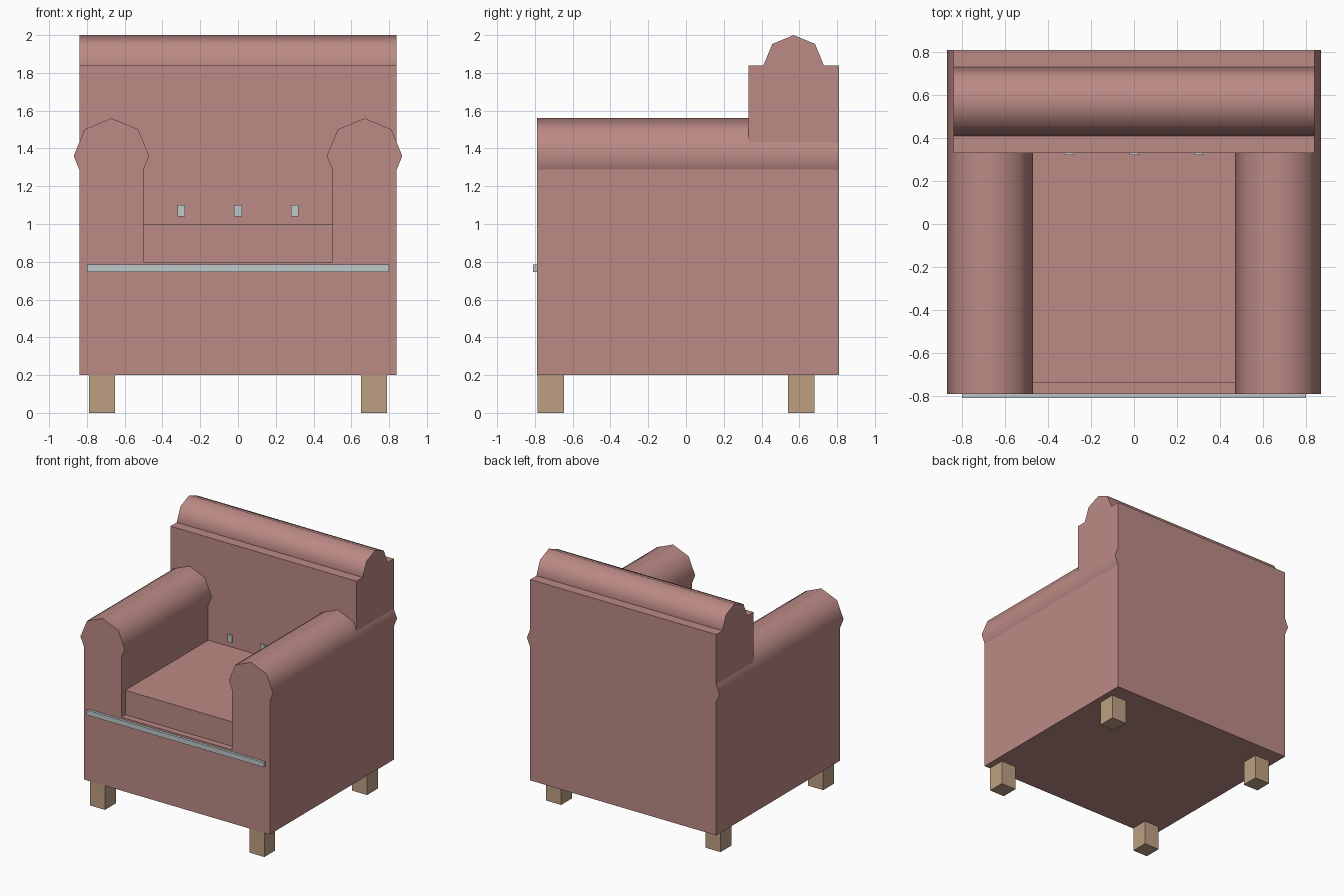
import bpy
import bmesh
import math
from mathutils import Vector

if "Cube" in bpy.data.objects:
    bpy.data.objects.remove(bpy.data.objects["Cube"])


def material(name, rgb):
    m = bpy.data.materials.new(name)
    m.diffuse_color = (*rgb, 1)
    m.use_nodes = True
    m.node_tree.nodes["Principled BSDF"].inputs["Base Color"].default_value = m.diffuse_color
    return m


FABRIC = material("dusty pink fabric", (0.50, 0.255, 0.235))
WOOD = material("tan wood", (0.51, 0.35, 0.225))
TRIM = material("pale grey trim", (0.52, 0.58, 0.60))


def prism(name, outline, axis, start, end, mat, smooth=False):
    """Extrude an outline of (across, z) points along the x or y axis."""
    bm = bmesh.new()
    if axis == "y":
        verts = [bm.verts.new((a, start, z)) for a, z in outline]
        move = Vector((0, end - start, 0))
    else:
        verts = [bm.verts.new((start, a, z)) for a, z in outline]
        move = Vector((end - start, 0, 0))
    face = bm.faces.new(verts)
    bottom = bmesh.ops.extrude_face_region(bm, geom=[face], use_keep_orig=True)
    moved = [g for g in bottom["geom"] if isinstance(g, bmesh.types.BMVert)]
    bmesh.ops.translate(bm, verts=moved, vec=move)
    bmesh.ops.recalc_face_normals(bm, faces=bm.faces)
    me = bpy.data.meshes.new(name)
    bm.to_mesh(me)
    bm.free()
    me.materials.append(mat)
    ob = bpy.data.objects.new(name, me)
    bpy.context.collection.objects.link(ob)
    if smooth:
        bpy.ops.object.select_all(action="DESELECT")
        ob.select_set(True)
        bpy.context.view_layer.objects.active = ob
        bpy.ops.object.shade_smooth_by_angle(angle=math.radians(50))
    return ob


def box(name, x0, x1, y0, y1, z0, z1, mat):
    return prism(name, [(x0, z0), (x1, z0), (x1, z1), (x0, z1)], "y", y0, y1, mat)


def octagon(c, z, r):
    return [(c + r * math.cos(i * math.pi / 4), z + r * math.sin(i * math.pi / 4))
            for i in range(8)]


# Seat base and both arms as one U-shaped profile
prism("base_and_arms", [(-0.84, 0.2), (0.84, 0.2), (0.84, 1.36), (0.5, 1.36),
                        (0.5, 0.8), (-0.5, 0.8), (-0.5, 1.36), (-0.84, 1.36)],
      "y", -0.79, 0.81, FABRIC)

# Rolled arm tops
for side, s in (("left", -1), ("right", 1)):
    prism(side + "_arm_roll", octagon(s * 0.67, 1.36, 0.2), "y", -0.79, 0.81, FABRIC, True)

# Backrest, narrow between the arms and wide above them
prism("backrest", [(-0.5, 0.8), (0.5, 0.8), (0.5, 1.3), (0.84, 1.3),
                   (0.84, 1.84), (-0.84, 1.84), (-0.84, 1.3), (-0.5, 1.3)],
      "y", 0.33, 0.81, FABRIC)
prism("backrest_roll", octagon(0.57, 1.84, 0.16), "x", -0.84, 0.84, FABRIC, True)

# Seat cushion
box("seat_cushion", -0.5, 0.5, -0.74, 0.34, 0.8, 1.0, FABRIC)

# Front trim strip and backrest buttons
box("front_trim", -0.8, 0.8, -0.81, -0.79, 0.745, 0.785, TRIM)
for i, x in enumerate((-0.3, 0, 0.3)):
    box(f"button_{i + 1}", x - 0.02, x + 0.02, 0.32, 0.335, 1.04, 1.10, TRIM)

# Legs
for row, y in (("front", -0.715), ("back", 0.61)):
    for side, x in (("left", -0.72), ("right", 0.72)):
        box(f"{row}_{side}_leg", x - 0.068, x + 0.068, y - 0.07, y + 0.07, 0, 0.2, WOOD)
